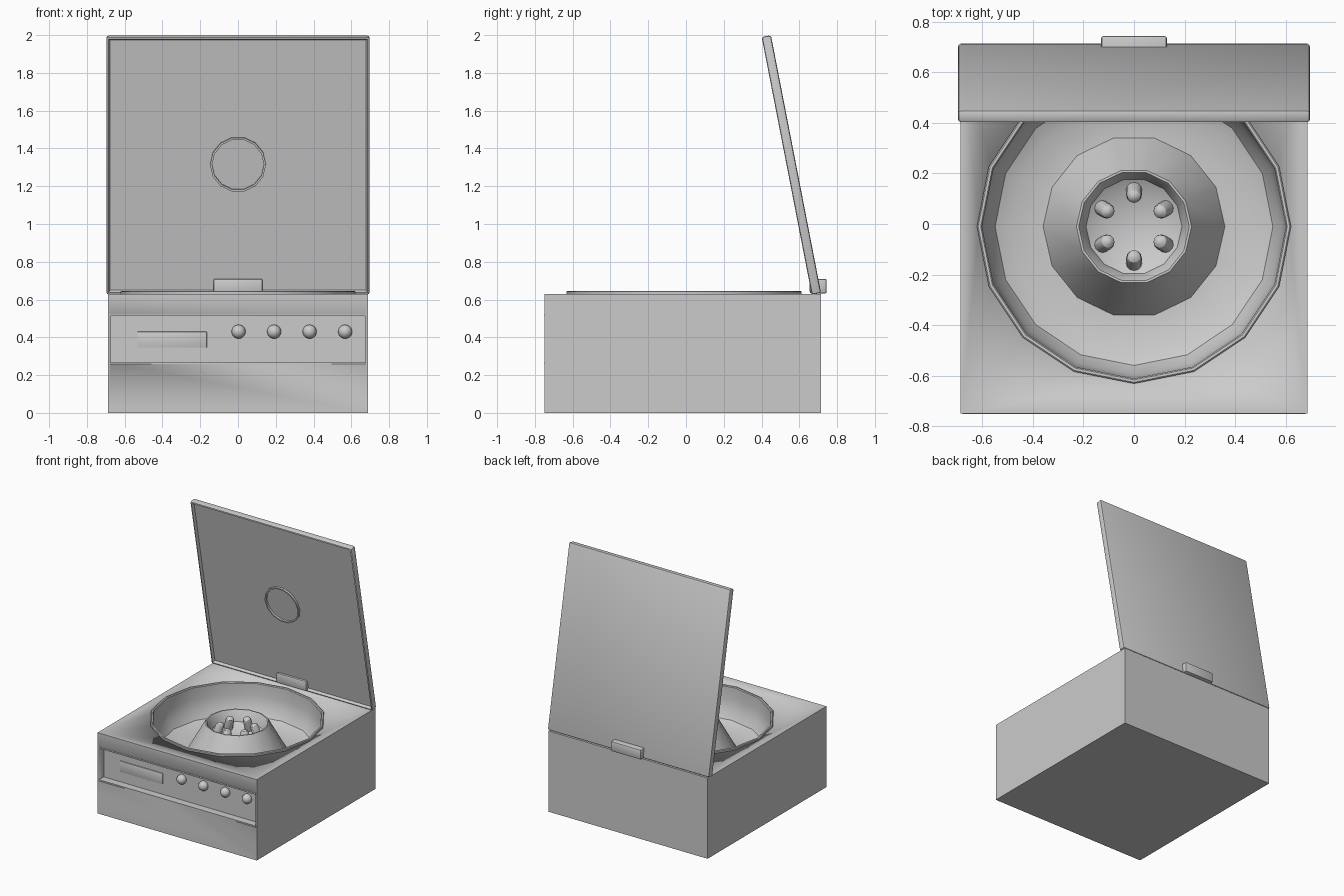
import bpy, bmesh
from math import radians, sin, cos, pi
from mathutils import Matrix, Vector

if "Cube" in bpy.data.objects:
    bpy.data.objects.remove(bpy.data.objects["Cube"])


def finish(name, bm):
    bmesh.ops.recalc_face_normals(bm, faces=bm.faces)
    mesh = bpy.data.meshes.new(name)
    bm.to_mesh(mesh)
    bm.free()
    ob = bpy.data.objects.new(name, mesh)
    bpy.context.collection.objects.link(ob)
    bpy.ops.object.select_all(action='DESELECT')
    ob.select_set(True)
    bpy.context.view_layer.objects.active = ob
    bpy.ops.object.shade_smooth_by_angle(angle=radians(30))
    return ob


def box_bm(lo, hi, bevel=0):
    bm = bmesh.new()
    lo, hi = Vector(lo), Vector(hi)
    bmesh.ops.create_cube(bm, size=1, matrix=Matrix.Translation((lo + hi) / 2)
                          @ Matrix.Diagonal((*(hi - lo), 1)))
    if bevel:
        bmesh.ops.bevel(bm, geom=bm.edges[:], offset=bevel, segments=2,
                        profile=0.5, affect='EDGES')
    return bm


def box(name, lo, hi, bevel=0):
    return finish(name, box_bm(lo, hi, bevel))


def lathe(name, profile, sides, start=0.0, closed=False):
    """Spin an (r, z) profile around the z axis."""
    bm = bmesh.new()
    rings = []
    for r, z in profile:
        if r == 0:
            rings.append([bm.verts.new((0, 0, z))] * sides)
        else:
            rings.append([bm.verts.new((r * cos(start + 2 * pi * i / sides),
                                        r * sin(start + 2 * pi * i / sides), z))
                          for i in range(sides)])
    pairs = list(zip(rings, rings[1:]))
    if closed:
        pairs.append((rings[-1], rings[0]))
    for a, b in pairs:
        for i in range(sides):
            j = (i + 1) % sides
            bm.faces.new(list(dict.fromkeys((a[i], a[j], b[j], b[i]))))
    return finish(name, bm)


def cut(target, cutter):
    cutter.hide_render = True
    mod = target.modifiers.new("cut", 'BOOLEAN')
    mod.operation = 'DIFFERENCE'
    mod.solver = 'EXACT'
    mod.object = cutter
    bpy.context.view_layer.objects.active = target
    bpy.ops.object.modifier_apply(modifier=mod.name)
    bpy.data.objects.remove(cutter)


CY = -0.01  # centre of the chamber

# Housing with chamber hole and recessed control panel
housing = box("housing", (-0.687, -0.75, 0), (0.687, 0.715, 0.63))
hole = lathe("hole_cutter", [(0, 0.34), (0.613, 0.34), (0.613, 0.8), (0, 0.8)], 16)
hole.location.y = CY
cut(housing, hole)
cut(housing, box("panel_cutter", (-0.675, -0.9, 0.265), (0.675, -0.69, 0.515)))

# Thin lip around the control panel
for name, lo, hi in (("panel_lip_top", (-0.68, -0.753, 0.512), (0.68, -0.735, 0.522)),
                     ("panel_lip_bottom", (-0.68, -0.753, 0.258), (0.68, -0.735, 0.268))):
    box(name, lo, hi)

# Chamber liner with raised rim
liner = lathe("chamber_liner", [(0.612, 0.55), (0.622, 0.625), (0.622, 0.642), (0.617, 0.646),
                                (0.607, 0.646), (0.602, 0.64), (0.600, 0.55), (0.585, 0.47),
                                (0.55, 0.41), (0.49, 0.383), (0.36, 0.375), (0, 0.375)], 16)
liner.location.y = CY

# Rotor hub with hollow cup
hub = lathe("rotor_hub", [(0.36, 0.375), (0.232, 0.605), (0.228, 0.612), (0.219, 0.612),
                          (0.214, 0.605), (0.19, 0.53), (0.13, 0.495), (0, 0.485)], 14)
hub.location.y = CY

# Six tilted tubes with round caps
for k in range(6):
    a = radians(30 + 60 * k)
    tube = lathe("tube_%d" % (k + 1), [(0, -0.02), (0.031, -0.02), (0.031, 0.08), (0.026, 0.098),
                                       (0.015, 0.108), (0, 0.112)], 12)
    tube.matrix_world = (Matrix.Translation((0.15 * cos(a), CY + 0.15 * sin(a), 0.50))
                         @ Matrix.Rotation(a, 4, 'Z') @ Matrix.Rotation(radians(-19), 4, 'Y'))

# Display and knobs
box("display", (-0.533, -0.697, 0.345), (-0.165, -0.68, 0.43), 0.003)
for k in range(4):
    bm = bmesh.new()
    bmesh.ops.create_uvsphere(bm, u_segments=16, v_segments=10, radius=0.037)
    knob = finish("knob_%d" % (k + 1), bm)
    knob.location = (0.003 + 0.188 * k, -0.698, 0.43)

# Open lid: rounded slab with recessed inner face, tilted back
tilt = Matrix.Translation((0, 0.715, 0.635)) @ Matrix.Rotation(radians(11), 4, 'X')
bm = box_bm((-0.697, -0.05, 0), (0.697, 0, 1.39), 0.012)
front = min(bm.faces, key=lambda f: f.calc_center_median().y)
bmesh.ops.inset_region(bm, faces=[front], thickness=0.012)
bmesh.ops.translate(bm, verts=front.verts, vec=(0, 0.02, 0))
lid = finish("lid", bm)
lid.matrix_world = tilt

# Round port ring on the lid's inner face
ring = lathe("lid_port_ring", [(0.148, -0.004), (0.148, 0.014), (0.137, 0.014),
                               (0.137, -0.004)], 14, closed=True)
ring.matrix_world = tilt @ Matrix.Translation((0, -0.03, 0.70)) @ Matrix.Rotation(pi / 2, 4, 'X')

# Hinge block
box("hinge", (-0.13, 0.655, 0.632), (0.13, 0.745, 0.71), 0.01)
